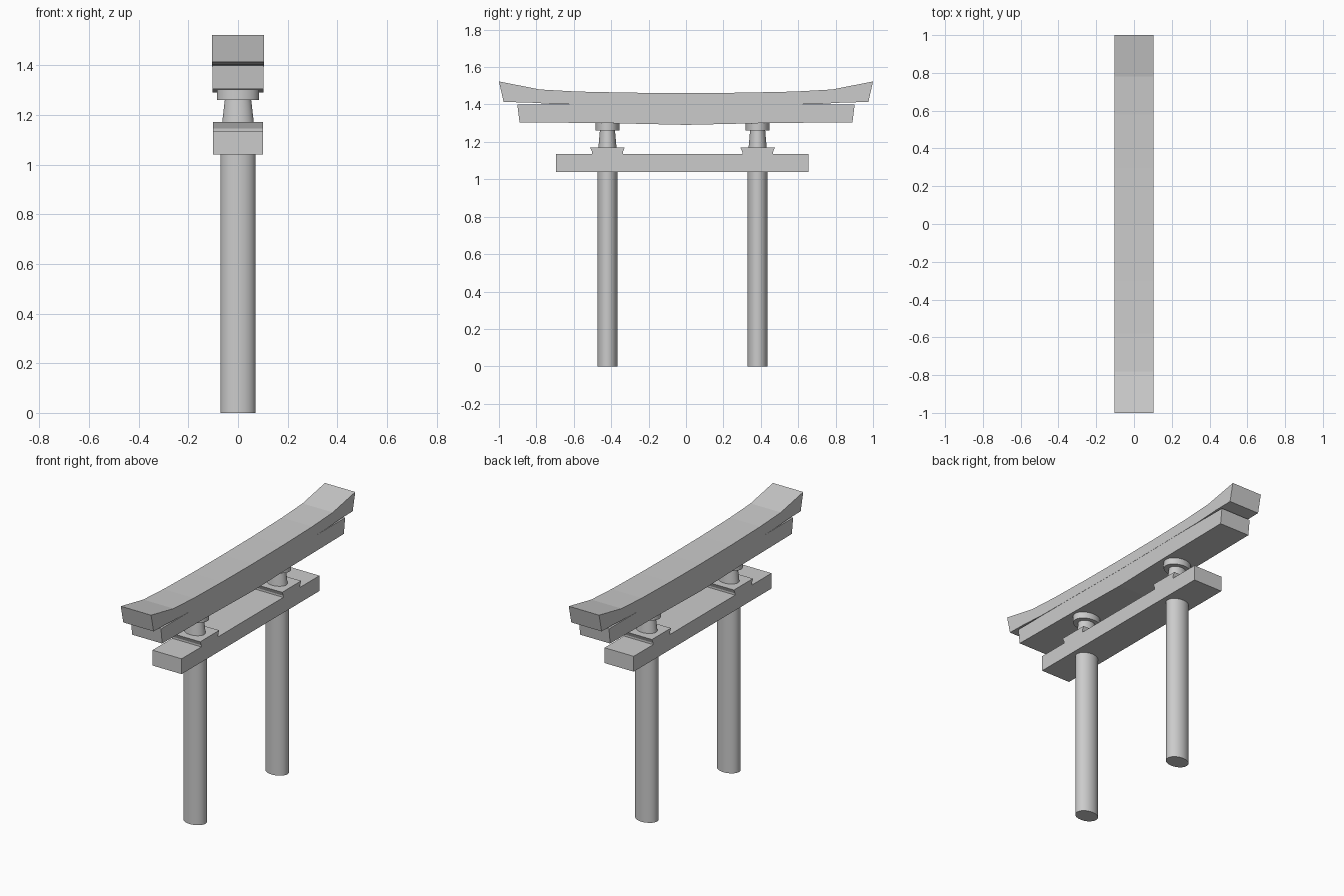
import bpy
import bmesh
import math

cube = bpy.data.objects.get("Cube")
if cube:
    bpy.data.objects.remove(cube, do_unlink=True)

# One plain grey for the whole gate
GREY = (0.6, 0.6, 0.6, 1.0)
grey = bpy.data.materials.new("plain_grey")
grey.use_nodes = True
grey.diffuse_color = GREY
bsdf = grey.node_tree.nodes["Principled BSDF"]
bsdf.inputs["Base Color"].default_value = GREY


def finish(name, bm, smooth=False):
    bmesh.ops.recalc_face_normals(bm, faces=bm.faces)
    mesh = bpy.data.meshes.new(name)
    bm.to_mesh(mesh)
    bm.free()
    mesh.materials.append(grey)
    obj = bpy.data.objects.new(name, mesh)
    bpy.context.collection.objects.link(obj)
    if smooth:
        bpy.ops.object.select_all(action="DESELECT")
        obj.select_set(True)
        bpy.context.view_layer.objects.active = obj
        bpy.ops.object.shade_smooth_by_angle(angle=math.radians(35))
    return obj


def beam(name, outline, half_width):
    """Extrude a (y, z) outline across x."""
    bm = bmesh.new()
    face = bm.faces.new([bm.verts.new((-half_width, y, z)) for y, z in outline])
    result = bmesh.ops.extrude_face_region(bm, geom=[face])
    moved = [v for v in result["geom"] if isinstance(v, bmesh.types.BMVert)]
    bmesh.ops.translate(bm, verts=moved, vec=(2 * half_width, 0, 0))
    return finish(name, bm)


def mirrored(half):
    """Mirror a run of points that starts at y = 0 and heads to +y."""
    return [(-y, z) for y, z in reversed(half) if y > 0] + half


def column(name, y, z0, z1, bottom, top):
    """Round post, slightly flattened along y."""
    bm = bmesh.new()
    bmesh.ops.create_cone(bm, cap_ends=True, segments=32,
                          radius1=bottom, radius2=top, depth=z1 - z0)
    bmesh.ops.scale(bm, verts=bm.verts, vec=(1, 0.76, 1))
    bmesh.ops.translate(bm, verts=bm.verts, vec=(0, y, (z0 + z1) / 2))
    return finish(name, bm, smooth=True)


POSTS = {"right_end": -0.42, "left_end": 0.383}

# Curved top beam with upswept, slanted ends
top_edge = [(0, 1.461), (0.3, 1.463), (0.58, 1.469), (0.78, 1.48), (1.0, 1.523)]
under_edge = [(0, 1.395), (0.7, 1.402), (0.85, 1.411), (0.975, 1.413)]
beam("top_beam", mirrored(top_edge) + mirrored(under_edge)[::-1], 0.104)

# Second beam, with a shallow sag underneath
upper = [(0, 1.4), (0.902, 1.4)]
lower = [(0, 1.291), (0.4, 1.3), (0.89, 1.305)]
beam("second_beam", mirrored(upper) + mirrored(lower)[::-1], 0.103)

# Lower tie beam with a flared pad above each post
tie = [(-0.695, 1.04), (-0.695, 1.135)]
for y in POSTS.values():
    tie += [(y - 0.082, 1.135), (y - 0.082, 1.146), (y - 0.093, 1.171),
            (y + 0.093, 1.171), (y + 0.082, 1.146), (y + 0.082, 1.135)]
tie += [(0.655, 1.135), (0.655, 1.04)]
beam("tie_beam", tie, 0.1)

# Posts, necks and cap discs
for side, y in POSTS.items():
    column("post_" + side, y, 0, 1.045, 0.071, 0.071)
    column("neck_" + side, y, 1.168, 1.262, 0.064, 0.053)
    column("cap_" + side, y, 1.26, 1.305, 0.085, 0.085)
